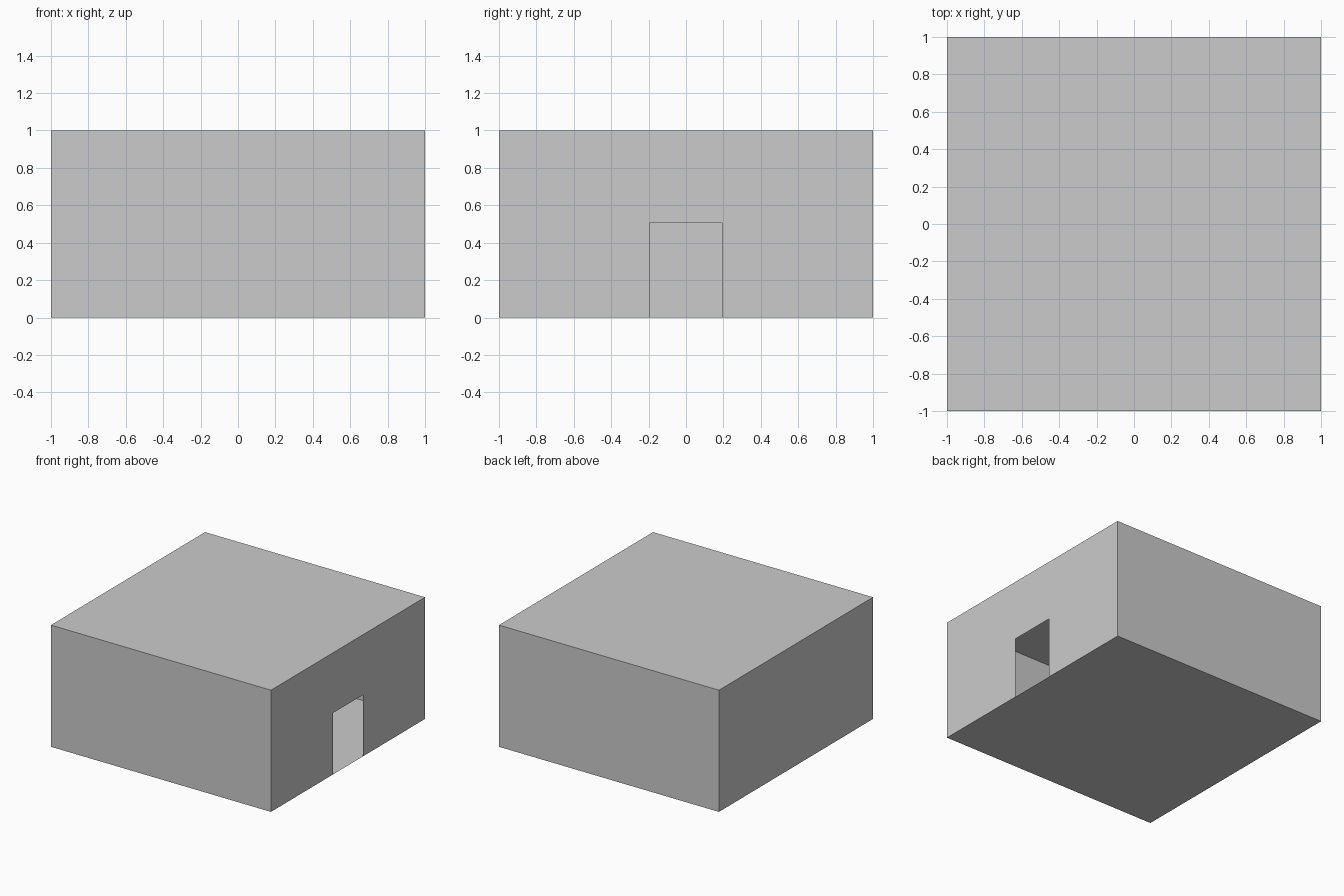
import bpy, bmesh

if "Cube" in bpy.data.objects:
    bpy.data.objects.remove(bpy.data.objects["Cube"])

W, H = 1.0, 1.0            # half width of the room, full height
DOOR_W, DOOR_H = 0.195, 0.505


def sheet(name, faces):
    """Object made of thin flat panels, each given by its corner points."""
    bm = bmesh.new()
    for pts in faces:
        bm.faces.new([bm.verts.new(p) for p in pts])
    bmesh.ops.remove_doubles(bm, verts=bm.verts, dist=1e-5)
    me = bpy.data.meshes.new(name)
    bm.to_mesh(me)
    bm.free()
    ob = bpy.data.objects.new(name, me)
    bpy.context.collection.objects.link(ob)
    return ob


base = [(-W, -W), (W, -W), (W, W), (-W, W)]


def wall(i):
    (x0, y0), (x1, y1) = base[i], base[(i + 1) % 4]
    return [(x0, y0, 0), (x1, y1, 0), (x1, y1, H), (x0, y0, H)]


# right wall outline, stepping around the doorway
door_wall = [(W, y, z) for y, z in (
    (-W, 0), (-DOOR_W, 0), (-DOOR_W, DOOR_H), (DOOR_W, DOOR_H),
    (DOOR_W, 0), (W, 0), (W, H), (-W, H))]

# floor, roof, three plain walls and the doorway wall form one thin shell
floor = [(x, y, 0) for x, y in reversed(base)]
roof = [(x, y, H) for x, y in base]
sheet("room_shell", [floor, roof, wall(0), wall(2), wall(3), door_wall])
